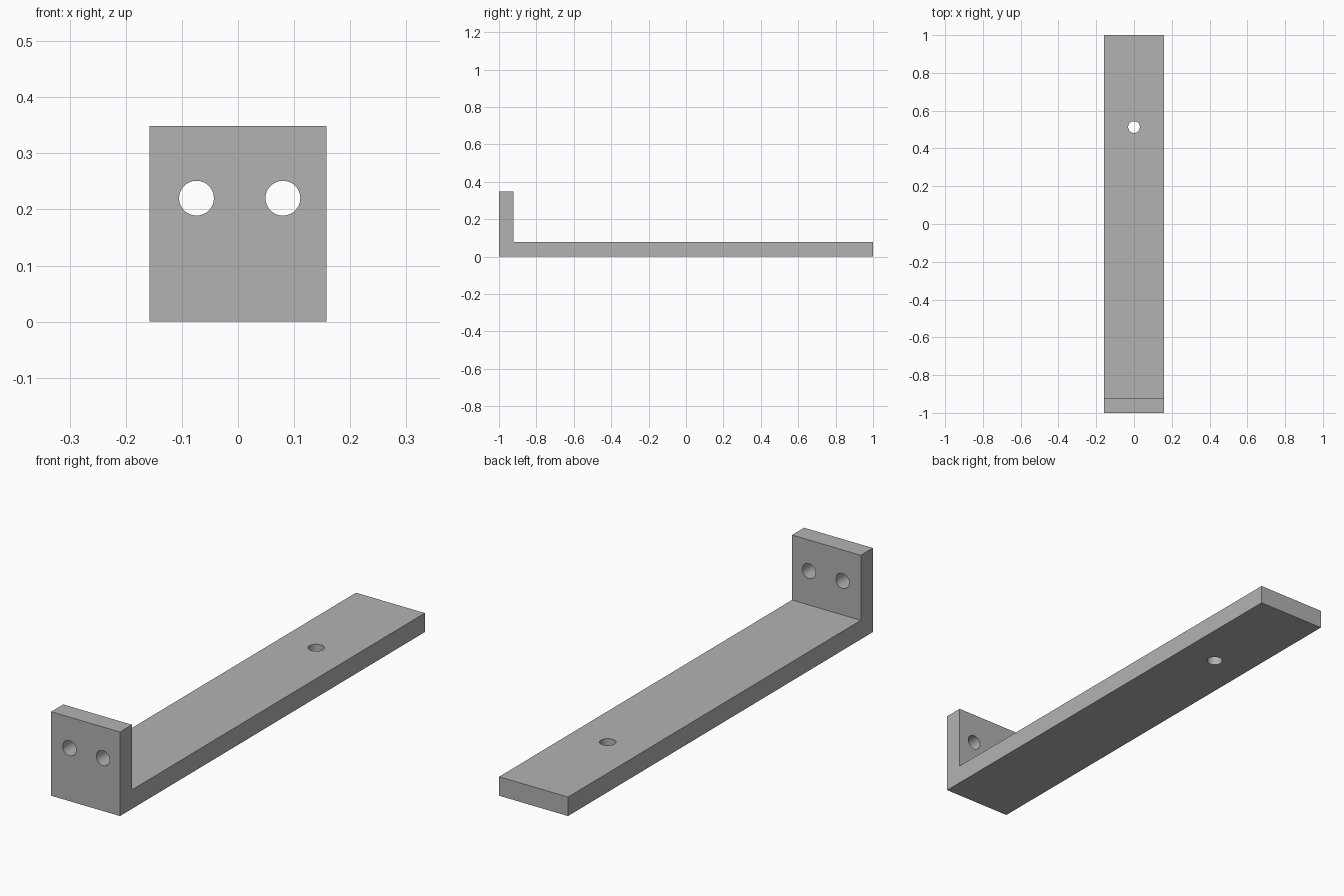
import bpy
import bmesh
import math

cube = bpy.data.objects.get("Cube")
if cube:
    bpy.data.objects.remove(cube, do_unlink=True)

HALF_WIDTH, HEIGHT, THICK = 0.158, 0.349, 0.079
HOLE_RADIUS = 0.031

grey = bpy.data.materials.new("plain grey")
grey.use_nodes = True
colour = (0.448, 0.448, 0.448, 1)
grey.diffuse_color = colour
grey.node_tree.nodes["Principled BSDF"].inputs["Base Color"].default_value = colour

# L-shaped side profile (y, z), extruded across the width
profile = [(-1, 0), (1, 0), (1, THICK), (THICK - 1, THICK),
           (THICK - 1, HEIGHT), (-1, HEIGHT)]
bm = bmesh.new()
side = bm.faces.new([bm.verts.new((-HALF_WIDTH, y, z)) for y, z in profile])
extruded = bmesh.ops.extrude_face_region(bm, geom=[side])["geom"]
bmesh.ops.translate(bm, vec=(2 * HALF_WIDTH, 0, 0),
                    verts=[v for v in extruded if isinstance(v, bmesh.types.BMVert)])
bmesh.ops.recalc_face_normals(bm, faces=bm.faces)
mesh = bpy.data.meshes.new("bracket")
bm.to_mesh(mesh)
bm.free()
mesh.materials.append(grey)
bracket = bpy.data.objects.new("bracket", mesh)
bpy.context.collection.objects.link(bracket)


def drill(name, centre, tilt=0):
    """Cut one round hole through the bracket."""
    bpy.ops.mesh.primitive_cylinder_add(vertices=48, radius=HOLE_RADIUS, depth=3 * THICK,
                                        location=centre, rotation=(tilt, 0, 0))
    cutter = bpy.context.object
    cutter.name = name
    cutter.hide_render = True
    cutter.data.materials.append(grey)
    bpy.ops.object.select_all(action="DESELECT")
    bracket.select_set(True)
    bpy.context.view_layer.objects.active = bracket
    cut = bracket.modifiers.new(name, "BOOLEAN")
    cut.operation = "DIFFERENCE"
    cut.solver = "EXACT"
    cut.object = cutter
    bpy.ops.object.modifier_apply(modifier=cut.name)
    bpy.data.objects.remove(cutter, do_unlink=True)


# Two holes in the upright plate, one in the long arm
drill("right_plate_hole", (-0.074, -1 + THICK / 2, 0.22), math.pi / 2)
drill("left_plate_hole", (0.08, -1 + THICK / 2, 0.22), math.pi / 2)
drill("arm_hole", (0, 0.513, THICK / 2))

bpy.ops.object.shade_smooth_by_angle(angle=math.radians(30))
